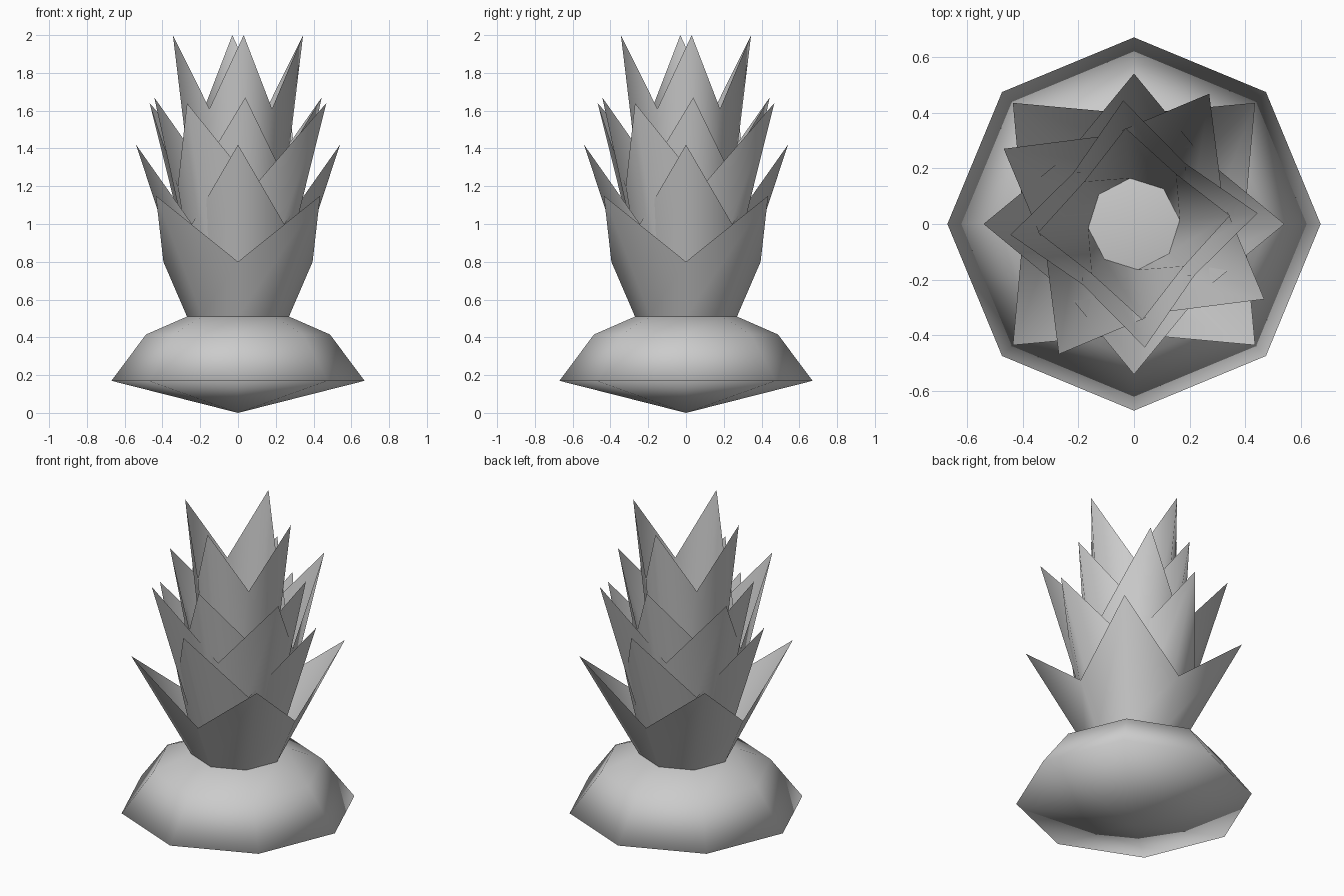
import bpy, bmesh
from math import cos, sin, radians

old = bpy.data.objects.get("Cube")
if old:
    bpy.data.objects.remove(old)

SIDES = 8

# Single flat grey
grey = bpy.data.materials.new("plain grey")
grey.use_nodes = True
colour = (0.6, 0.6, 0.6, 1)
grey.diffuse_color = colour
grey.node_tree.nodes["Principled BSDF"].inputs["Base Color"].default_value = colour


def ring(bm, points, turn=0):
    """Octagonal ring; points are (radius, z) pairs repeated around it."""
    verts = []
    for i in range(SIDES):
        r, z = points[i % len(points)]
        a = radians(turn + i * 360 / SIDES)
        verts.append(bm.verts.new((r * cos(a), r * sin(a), z)))
    return verts


def bridge(bm, low, high):
    for i in range(SIDES):
        j = (i + 1) % SIDES
        bm.faces.new((low[i], low[j], high[j], high[i]))


def finish(bm, name):
    mesh = bpy.data.meshes.new(name)
    bm.to_mesh(mesh)
    bm.free()
    mesh.materials.append(grey)
    mesh.shade_smooth()
    obj = bpy.data.objects.new(name, mesh)
    bpy.context.collection.objects.link(obj)


# Squat base: pointed underside, wide rim, rounded shoulder, flat top
bm = bmesh.new()
rings = [ring(bm, [p]) for p in ((0.67, 0.17), (0.487, 0.415), (0.27, 0.51))]
for low, high in zip(rings, rings[1:]):
    bridge(bm, low, high)
bottom = bm.verts.new((0, 0, 0))
top = bm.verts.new((0, 0, 0.51))
for i in range(SIDES):
    j = (i + 1) % SIDES
    bm.faces.new((rings[0][j], rings[0][i], bottom))
    bm.faces.new((rings[-1][i], rings[-1][j], top))
finish(bm, "base")

# Nested open leaf cups: name, turn of a tip, foot radius, tip, valley
CUPS = (
    ("outer_leaves", 45, 0.27, (0.615, 1.15), (0.395, 0.8)),
    ("second_leaves", 0, 0.24, (0.54, 1.42), (0.345, 1.0)),
    ("middle_leaves", 60, 0.215, (0.54, 1.64), (0.33, 1.2)),
    ("fourth_leaves", 5, 0.19, (0.445, 1.67), (0.285, 1.3)),
    ("inner_leaves", 5, 0.165, (0.346, 2.0), (0.235, 1.61)),
)
for name, turn, foot, tip, valley in CUPS:
    bm = bmesh.new()
    bridge(bm, ring(bm, [(foot, 0.51)], turn), ring(bm, [tip, valley], turn))
    finish(bm, name)
